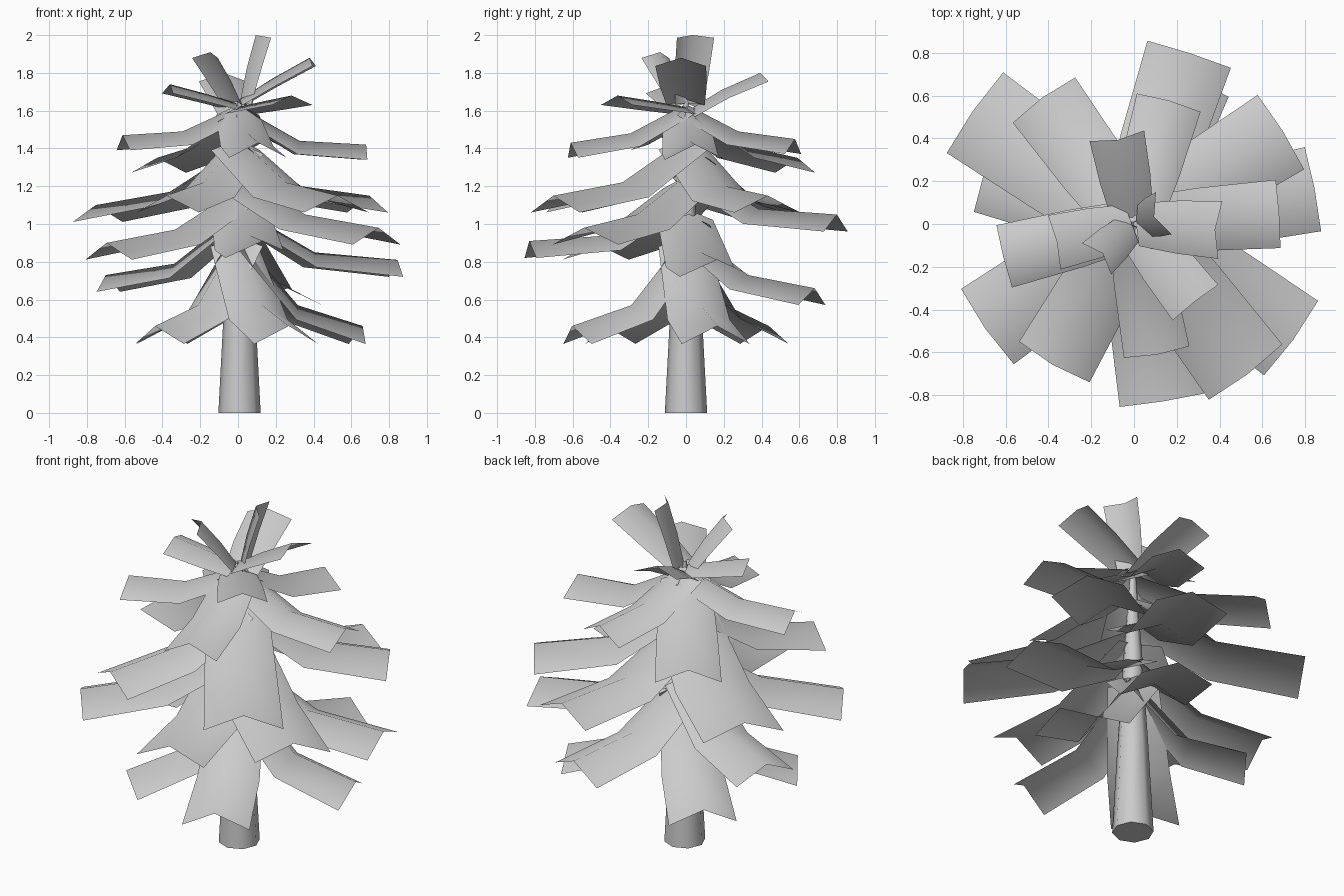
import bpy, bmesh, math
from mathutils import Vector

if "Cube" in bpy.data.objects:
    bpy.data.objects.remove(bpy.data.objects["Cube"])


def finish(bm, name):
    me = bpy.data.meshes.new(name)
    bm.to_mesh(me)
    bm.free()
    ob = bpy.data.objects.new(name, me)
    bpy.context.collection.objects.link(ob)
    bpy.context.view_layer.objects.active = ob
    ob.select_set(True)
    bpy.ops.object.shade_smooth_by_angle(angle=math.radians(60))
    ob.select_set(False)


# Tapered eight-sided trunk
def trunk():
    bm = bmesh.new()
    rings = []
    for r, z in [(0.112, 0), (0.083, 0.55), (0.05, 1.1), (0.012, 1.66)]:
        rings.append([bm.verts.new((0.008 + r * math.cos(math.tau * i / 8),
                                    r * math.sin(math.tau * i / 8), z))
                      for i in range(8)])
    for a, b in zip(rings, rings[1:]):
        for i in range(8):
            j = (i + 1) % 8
            bm.faces.new((a[i], a[j], b[j], b[i]))
    bm.faces.new(rings[0][::-1])
    bm.faces.new(rings[-1])
    finish(bm, "trunk")


# One drooping bough: a strip folded along its ridge and bent once along its length
def bough(name, azimuth, reach, width, drop, z_tip, z_mid, z_root, bend=0.48):
    a = math.radians(azimuth)
    out = Vector((math.cos(a), math.sin(a), 0))
    side = Vector((-math.sin(a), math.cos(a), 0))
    path = [(0.01, z_root), (bend * reach, z_mid), (reach, z_tip)]
    pts = [out * r + Vector((0, 0, z)) for r, z in path]
    dirs = [(q - p).normalized() for p, q in zip(pts, pts[1:])]
    tangents = [dirs[0], (dirs[0] + dirs[1]).normalized(), dirs[1]]
    bm = bmesh.new()
    rows = []
    for p, t, k in zip(pts, tangents, (0.75, 0.92, 1.0)):
        up = t.cross(side)
        rows.append([bm.verts.new(p - side * width / 2 * k - up * drop * k),
                     bm.verts.new(p),
                     bm.verts.new(p + side * width / 2 * k - up * drop * k)])
    for r0, r1 in zip(rows, rows[1:]):
        for i in range(2):
            bm.faces.new((r0[i], r1[i], r1[i + 1], r0[i + 1]))
    finish(bm, name)


trunk()

# Lowest boughs: azimuth, reach
for i, (az, reach) in enumerate([(-66, 0.66), (14, 0.68), (134, 0.61), (-136, 0.61)]):
    bough(f"low_bough_{i}", az, reach, 0.37, 0.10, 0.46, 0.57, 0.93)

# Middle boughs: azimuth, reach, width, tip / bend / root height
middle = [
    (69, 0.73, 0.40, 0.66, 0.73, 0.98), (161, 0.74, 0.38, 0.73, 0.79, 1.05),
    (11, 0.86, 0.40, 0.81, 0.85, 1.08), (-81, 0.84, 0.40, 0.91, 0.94, 1.18),
    (-145, 0.85, 0.43, 0.90, 0.97, 1.18), (-36, 0.92, 0.43, 0.98, 1.05, 1.25),
    (72, 0.84, 0.41, 1.05, 1.08, 1.30), (145, 0.92, 0.46, 1.10, 1.17, 1.40),
    (-53, 0.88, 0.43, 1.15, 1.22, 1.45), (32, 0.82, 0.41, 1.15, 1.20, 1.45),
    (-120, 0.76, 0.38, 1.15, 1.22, 1.43)]
for i, (az, reach, w, zt, zm, zr) in enumerate(middle):
    bough(f"middle_bough_{i}", az, reach, w, 0.09, zt, zm, zr)

# Upper boughs
upper = [
    (126, 0.73, 0.36, 1.35, 1.42, 1.60), (4, 0.68, 0.32, 1.42, 1.44, 1.62),
    (74, 0.60, 0.31, 1.45, 1.49, 1.63), (-166, 0.63, 0.30, 1.47, 1.49, 1.62),
    (-80, 0.62, 0.31, 1.43, 1.48, 1.63)]
for i, (az, reach, w, zt, zm, zr) in enumerate(upper):
    bough(f"upper_bough_{i}", az, reach, w, 0.08, zt, zm, zr)

# Crown shoots, rising towards the vertical
crown = [
    (-52, 0.46, 0.27, 1.68, 1.65, 1.62), (-167, 0.37, 0.26, 1.74, 1.69, 1.64),
    (101, 0.40, 0.26, 1.80, 1.71, 1.60), (-4, 0.38, 0.27, 1.88, 1.77, 1.66),
    (-137, 0.20, 0.20, 1.91, 1.78, 1.65), (20, 0.10, 0.21, 2.00, 1.82, 1.64)]
for i, (az, reach, w, zt, zm, zr) in enumerate(crown):
    bough(f"crown_shoot_{i}", az, reach, w, 0.05, zt, zm, zr)
